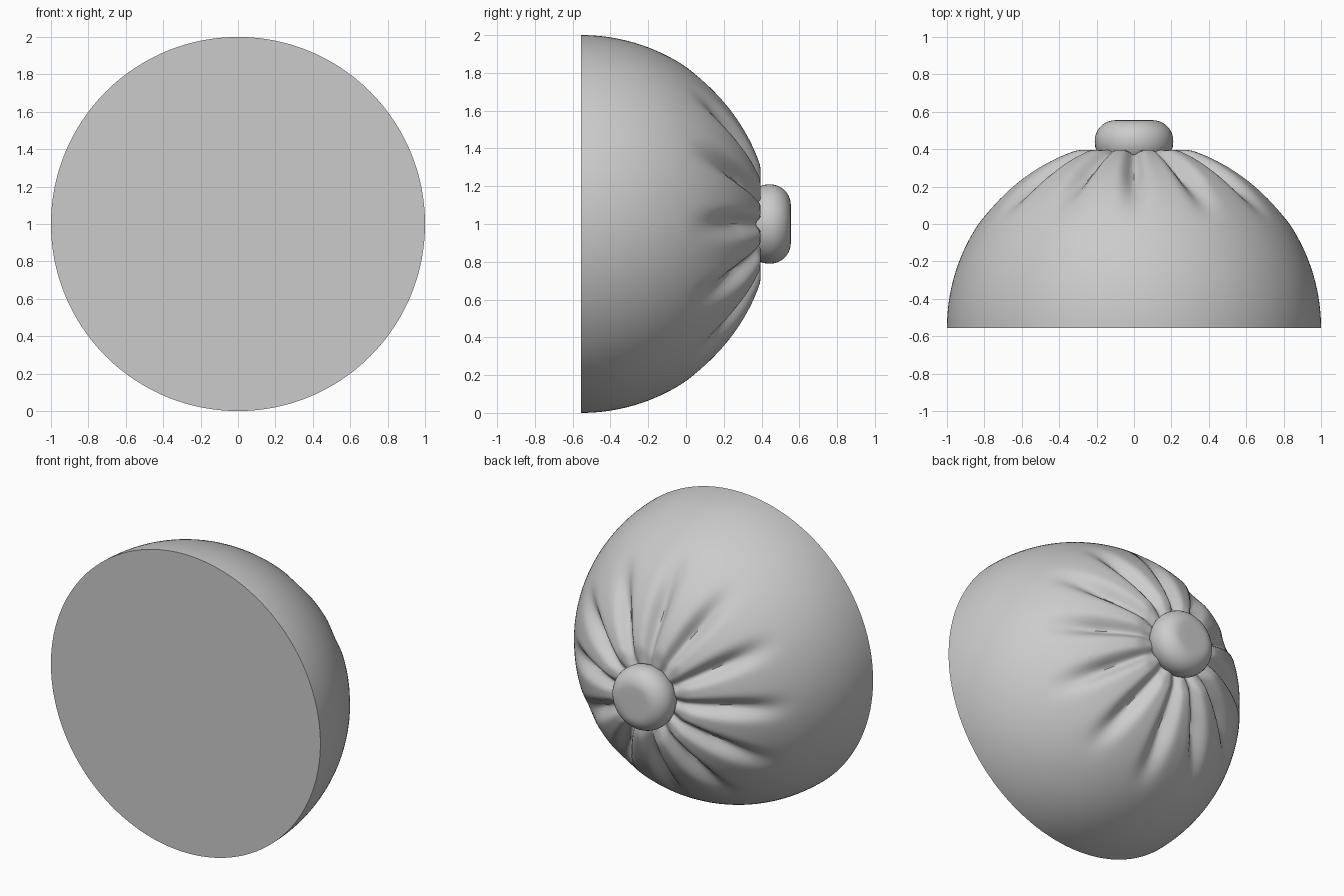
import bpy, bmesh
from math import sin, cos, pi, radians, exp

if "Cube" in bpy.data.objects:
    bpy.data.objects.remove(bpy.data.objects["Cube"])

BACK = -0.555      # plane of the flat face
CZ = 1.0           # height of the axis
GROOVES = 12


def lathe(name, rings, seg, cap_start, cap_end):
    """Loft rings of (radius, y) functions of the angle around the y axis."""
    bm = bmesh.new()
    loops = []
    for ring in rings:
        loop = []
        for i in range(seg):
            a = 2 * pi * i / seg
            r, y = ring(a)
            loop.append(bm.verts.new((r * cos(a), y, CZ + r * sin(a))))
        loops.append(loop)
    for p, q in zip(loops, loops[1:]):
        for i in range(seg):
            j = (i + 1) % seg
            bm.faces.new((p[i], p[j], q[j], q[i]))
    if cap_start:
        bm.faces.new(loops[0])
    if cap_end:
        bm.faces.new(loops[-1])
    bmesh.ops.recalc_face_normals(bm, faces=bm.faces)
    me = bpy.data.meshes.new(name)
    bm.to_mesh(me)
    bm.free()
    ob = bpy.data.objects.new(name, me)
    bpy.context.collection.objects.link(ob)
    bpy.ops.object.select_all(action='DESELECT')
    ob.select_set(True)
    bpy.context.view_layer.objects.active = ob
    bpy.ops.object.shade_smooth_by_angle(angle=radians(45))
    return ob


def dome_ring(phi):
    """Hemisphere ring at polar angle phi with gathered pleats near the pole."""
    t = max(0.0, min(1.0, (radians(57) - phi) / radians(45)))   # 0 at pleat tip, 1 at button
    rise = min(1.0, t / 0.6)
    depth = 0.07 * rise * rise * (3 - 2 * rise)
    if t > 0.6:
        depth -= 0.035 * (t - 0.6) / 0.4
    power = 4.5 - 3.0 * t

    def ring(a):
        groove = ((1 + cos(GROOVES * a)) / 2) ** power
        rad = 1 - depth * groove
        y = BACK + rad * cos(phi)
        limit = 0.395 - 0.025 * groove * t
        return rad * sin(phi), min(y, limit)
    return ring


# pleated dome with a closed flat face
N = 52
dome = lathe("pleated_dome",
             [dome_ring(radians(90 - 84 * k / N)) for k in range(N + 1)],
             192, True, True)

# rounded button at the pole
profile = [(0.17, 0.35), (0.195, 0.38), (0.207, 0.41), (0.21, 0.44)]
profile += [(0.10 + 0.11 * cos(radians(d)), 0.445 + 0.11 * sin(radians(d)))
            for d in range(10, 91, 10)]
profile += [(0.05, 0.555)]
button = lathe("button", [lambda a, p=p: p for p in profile], 48, True, True)
